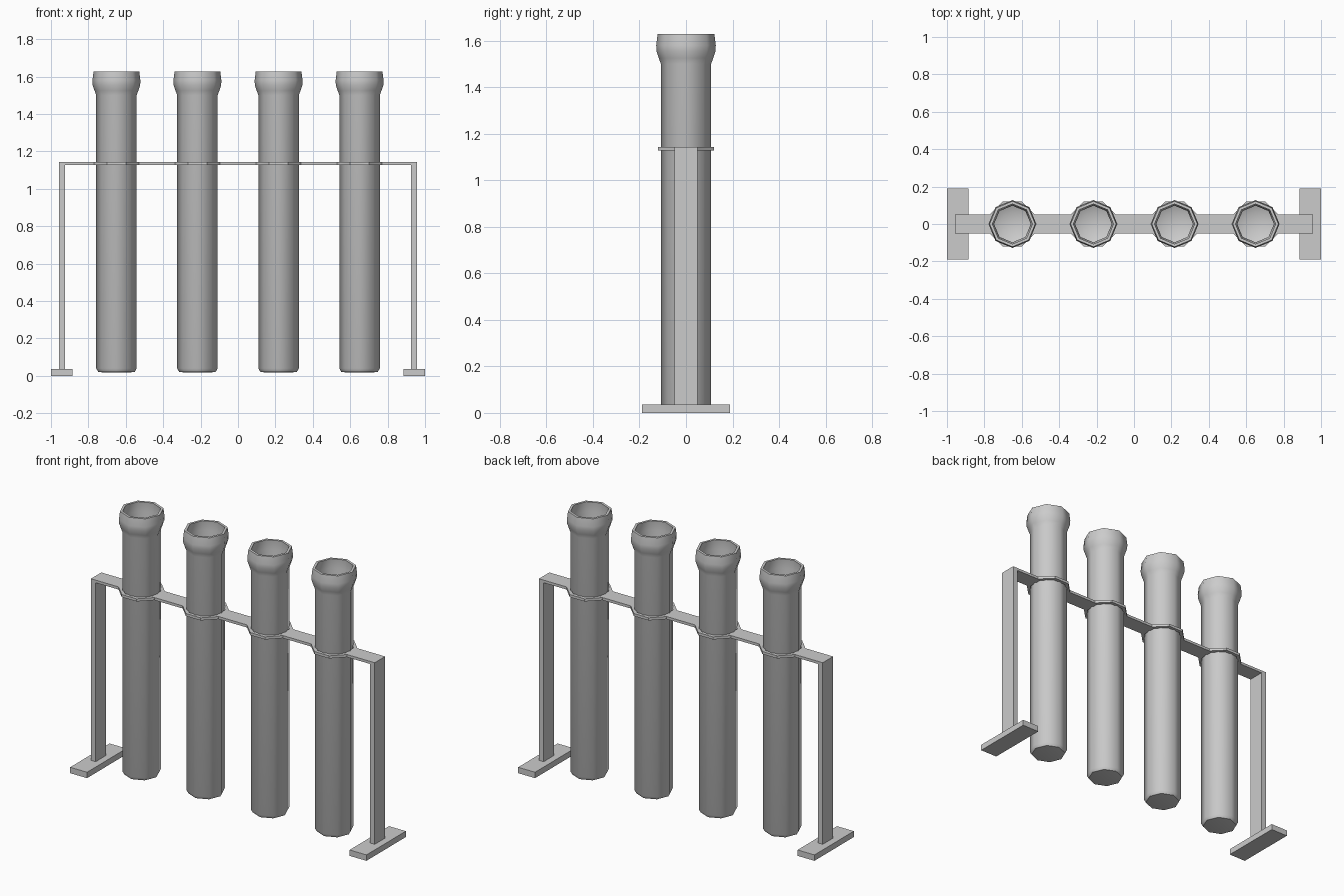
import bpy, bmesh, math

if "Cube" in bpy.data.objects:
    bpy.data.objects.remove(bpy.data.objects["Cube"])

TUBE_X = [-0.65, -0.217, 0.217, 0.65]


def make_object(name, bm, smooth=False):
    bmesh.ops.recalc_face_normals(bm, faces=bm.faces)
    mesh = bpy.data.meshes.new(name)
    bm.to_mesh(mesh)
    bm.free()
    ob = bpy.data.objects.new(name, mesh)
    bpy.context.collection.objects.link(ob)
    if smooth:
        bpy.ops.object.select_all(action='DESELECT')
        ob.select_set(True)
        bpy.context.view_layer.objects.active = ob
        bpy.ops.object.shade_smooth_by_angle(angle=math.radians(50))
    return ob


def box(name, x0, x1, y0, y1, z0, z1):
    bm = bmesh.new()
    bmesh.ops.create_cube(bm, size=1)
    for v in bm.verts:
        v.co = ((x0 + x1) / 2 + v.co.x * (x1 - x0),
                (y0 + y1) / 2 + v.co.y * (y1 - y0),
                (z0 + z1) / 2 + v.co.z * (z1 - z0))
    return make_object(name, bm)


def lathe(name, profile, x, turn=0.0, closed=False, smooth=False, sides=8):
    """Spin a (radius, z) profile; open profiles get capped at both ends."""
    bm = bmesh.new()
    rings = [[bm.verts.new((x + r * math.cos(turn + k * math.tau / sides),
                            r * math.sin(turn + k * math.tau / sides), z))
              for k in range(sides)] for r, z in profile]
    pairs = list(zip(rings, rings[1:]))
    if closed:
        pairs.append((rings[-1], rings[0]))
    else:
        bm.faces.new(rings[0])
        bm.faces.new(rings[-1])
    for a, b in pairs:
        for k in range(sides):
            n = (k + 1) % sides
            bm.faces.new((a[k], a[n], b[n], b[k]))
    return make_object(name, bm, smooth)


# Hollow tubes with a flared lip, outside then inside
tube_profile = [(0.07, 0.018), (0.098, 0.022), (0.108, 0.04), (0.108, 1.50),
                (0.117, 1.525), (0.127, 1.555), (0.128, 1.58), (0.122, 1.628),
                (0.107, 1.628), (0.111, 1.57), (0.098, 1.50),
                (0.098, 0.055), (0.065, 0.04)]
ring_profile = [(0.109, 1.128), (0.131, 1.128), (0.131, 1.144), (0.109, 1.144)]
for i, x in enumerate(TUBE_X, 1):
    lathe(f"tube_{i}", tube_profile, x, smooth=True)
    # Holder ring around each tube
    lathe(f"holder_ring_{i}", ring_profile, x, turn=math.pi / 8, closed=True)

# Top bar, broken where the tubes pass through
edges = [-0.958] + [x + s * 0.112 for x in TUBE_X for s in (-1, 1)] + [0.958]
for i in range(0, len(edges), 2):
    box(f"top_bar_{i // 2 + 1}", edges[i], edges[i + 1], -0.05, 0.05, 1.128, 1.144)

# Legs and feet
for side, s in (("left", -1), ("right", 1)):
    x0, x1 = sorted((s * 0.926, s * 0.958))
    box(f"{side}_leg", x0, x1, -0.05, 0.05, 0.035, 1.128)
    x0, x1 = sorted((s * 0.886, s * 1.0))
    box(f"{side}_foot", x0, x1, -0.19, 0.19, 0.0, 0.036)
